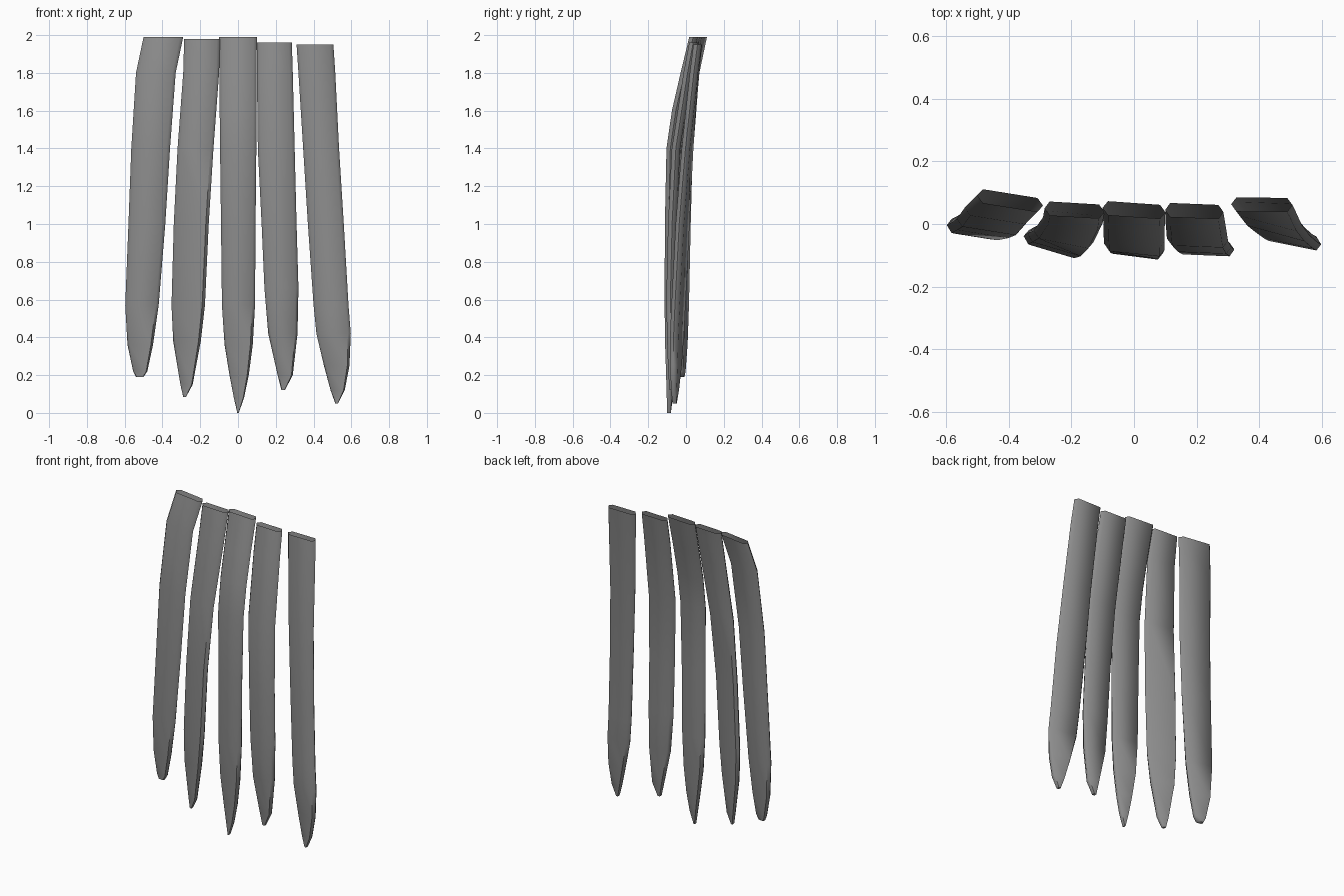
import bpy, bmesh, math

grey = bpy.data.materials.new("mid_grey")
grey.diffuse_color = (0.26, 0.26, 0.26, 1)

# Flattened hexagon: half-width and half-thickness factors
SECTION = [(-1, 0), (-0.83, -1), (0.83, -1), (1, 0), (0.83, 1), (-0.83, 1)]


def blade(name, rows, top_tilt, low_tilt):
    """Loft a thin, open-topped blade; rows are (z, left x, right x, centre y)."""
    bm = bmesh.new()
    rings = []
    z_top = rows[0][0]
    for z, left, right, y in rows:
        cx, half = (left + right) / 2, (right - left) / 2
        drop = min(1, (z_top - z) / 1.0)
        tilt = top_tilt + (low_tilt - top_tilt) * drop
        thick = 0.022 * min(1, 0.4 + half / 0.14)
        rings.append([bm.verts.new((cx + u * half,
                                    y + v * thick + tilt * u * half, z))
                      for u, v in SECTION])
    n = len(SECTION)
    for a, b in zip(rings, rings[1:]):
        for i in range(n):
            j = (i + 1) % n
            bm.faces.new((a[i], b[i], b[j], a[j]))
    bm.faces.new(rings[-1][::-1])  # blunt tip
    bmesh.ops.recalc_face_normals(bm, faces=bm.faces)
    mesh = bpy.data.meshes.new(name)
    bm.to_mesh(mesh)
    bm.free()
    mesh.materials.append(grey)
    ob = bpy.data.objects.new(name, mesh)
    bpy.context.collection.objects.link(ob)
    bpy.ops.object.select_all(action='DESELECT')
    ob.select_set(True)
    bpy.context.view_layer.objects.active = ob
    bpy.ops.object.shade_smooth_by_angle(angle=math.radians(62))
    return ob


# Far left blade
blade("outer_left_blade", [
    (1.99, -0.50, -0.29, 0.075), (1.80, -0.54, -0.33, 0.035),
    (1.40, -0.565, -0.36, 0.0), (1.00, -0.58, -0.385, -0.01),
    (0.57, -0.597, -0.42, -0.018), (0.36, -0.585, -0.45, -0.02),
    (0.22, -0.555, -0.48, -0.022), (0.19, -0.54, -0.50, -0.023)],
    -0.16, -0.16)

# Inner left blade
blade("inner_left_blade", [
    (1.98, -0.285, -0.095, 0.045), (1.80, -0.29, -0.10, 0.012),
    (1.40, -0.32, -0.13, -0.04), (1.00, -0.34, -0.155, -0.058),
    (0.57, -0.352, -0.175, -0.065), (0.38, -0.343, -0.197, -0.065),
    (0.15, -0.305, -0.24, -0.065), (0.085, -0.29, -0.275, -0.065)],
    -0.06, -0.3)

# Middle blade
blade("middle_blade", [
    (1.99, -0.10, 0.10, 0.045), (1.80, -0.098, 0.098, 0.0),
    (1.60, -0.097, 0.098, -0.045), (1.40, -0.095, 0.097, -0.073),
    (1.00, -0.09, 0.093, -0.08), (0.57, -0.085, 0.09, -0.082),
    (0.36, -0.071, 0.078, -0.082), (0.20, -0.045, 0.057, -0.083),
    (0.08, -0.022, 0.032, -0.086), (0.0, -0.004, 0.004, -0.09)],
    -0.07, -0.13)

# Inner right blade
blade("inner_right_blade", [
    (1.96, 0.10, 0.285, 0.042), (1.80, 0.10, 0.29, 0.012),
    (1.40, 0.105, 0.30, -0.05), (1.00, 0.125, 0.31, -0.07),
    (0.66, 0.14, 0.32, -0.078), (0.42, 0.16, 0.315, -0.078),
    (0.20, 0.21, 0.29, -0.077), (0.12, 0.23, 0.248, -0.076)],
    -0.04, -0.04)

# Far right blade
blade("outer_right_blade", [
    (1.95, 0.31, 0.505, 0.062), (1.80, 0.32, 0.515, 0.045),
    (1.40, 0.345, 0.535, 0.008), (1.00, 0.37, 0.56, -0.018),
    (0.57, 0.40, 0.585, -0.04), (0.42, 0.415, 0.597, -0.047),
    (0.25, 0.455, 0.59, -0.053), (0.12, 0.49, 0.565, -0.058),
    (0.05, 0.515, 0.53, -0.06)],
    -0.01, -0.2)
